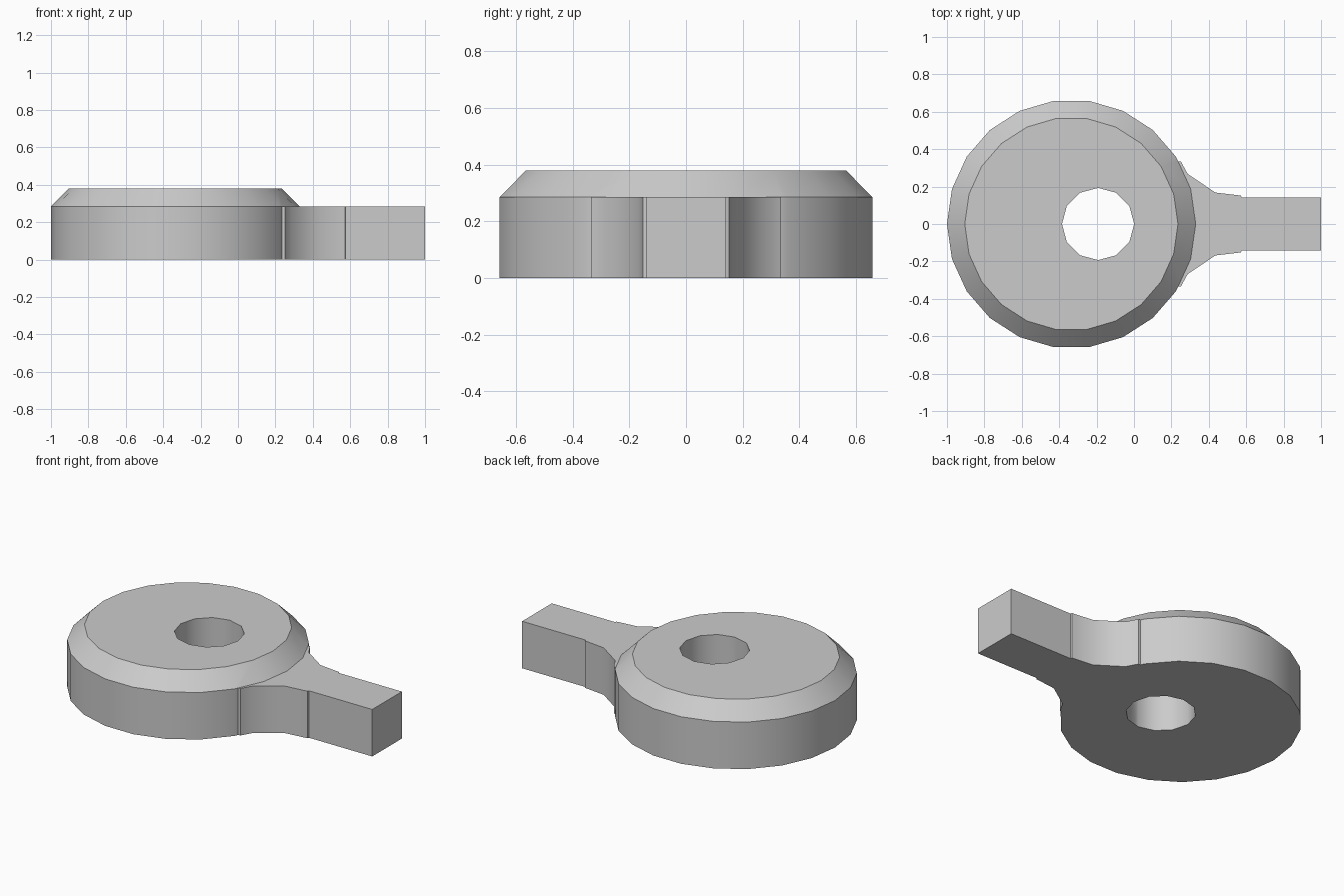
import bpy, bmesh
from math import cos, sin, tau

cube = bpy.data.objects.get("Cube")
if cube:
    bpy.data.objects.remove(cube, do_unlink=True)

RIM_Z, TOP_Z = 0.285, 0.38

grey = bpy.data.materials.new("plain grey")
grey.use_nodes = True
colour = (0.6, 0.6, 0.6, 1)
grey.diffuse_color = colour
grey.node_tree.nodes["Principled BSDF"].inputs["Base Color"].default_value = colour


def ring(cx, radius, sides):
    """Corners of a regular polygon centred on the x axis."""
    return [(cx + radius * cos(tau * i / sides), radius * sin(tau * i / sides))
            for i in range(sides)]


def loft(name, sections):
    """Closed solid through (outline, height) sections from bottom to top."""
    bm = bmesh.new()
    loops = [[bm.verts.new((x, y, z)) for x, y in pts] for pts, z in sections]
    for low, high in zip(loops, loops[1:]):
        for i in range(len(low)):
            j = (i + 1) % len(low)
            bm.faces.new((low[i], low[j], high[j], high[i]))
    bm.faces.new(loops[0][::-1])
    bm.faces.new(loops[-1])
    bmesh.ops.recalc_face_normals(bm, faces=bm.faces)
    mesh = bpy.data.meshes.new(name)
    bm.to_mesh(mesh)
    bm.free()
    mesh.materials.append(grey)
    obj = bpy.data.objects.new(name, mesh)
    bpy.context.collection.objects.link(obj)
    return obj


# Round head with a chamfered upper rim
head = loft("round_head_with_arm", [(ring(-0.335, 0.665, 22), 0),
                                    (ring(-0.335, 0.665, 22), RIM_Z),
                                    (ring(-0.335, 0.57, 22), TOP_Z)])

# Arm with flared root, mirrored across the x axis
half = [(1, 0.142), (0.575, 0.142), (0.572, 0.152), (0.435, 0.168),
        (0.287, 0.268), (0.25, 0.335), (0.1, 0.335)]
outline = half + [(x, -y) for x, y in reversed(half)]
arm = loft("arm", [(outline, 0), (outline, RIM_Z)])

# Off-centre through hole
hole = loft("hole_cutter", [(ring(-0.192, 0.193, 12), -0.2),
                            (ring(-0.192, 0.193, 12), TOP_Z + 0.2)])

bpy.context.view_layer.objects.active = head
head.select_set(True)
for tool, operation in ((arm, 'UNION'), (hole, 'DIFFERENCE')):
    mod = head.modifiers.new(operation.lower(), 'BOOLEAN')
    mod.operation, mod.solver, mod.object = operation, 'EXACT', tool
    bpy.ops.object.modifier_apply(modifier=mod.name)
    bpy.data.objects.remove(tool, do_unlink=True)

bpy.ops.object.shade_smooth_by_angle(angle=0.6)
